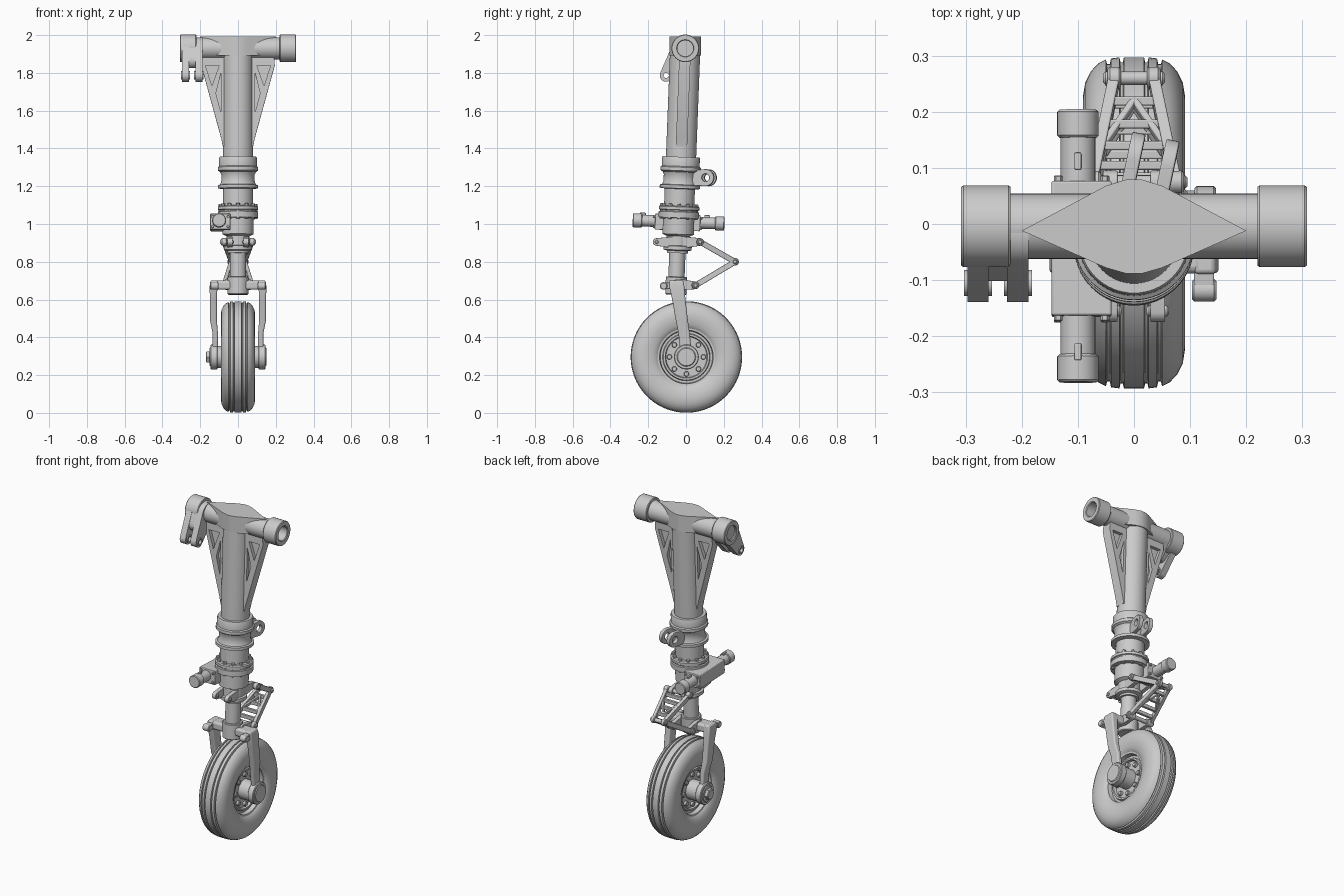
import bpy, bmesh
from math import pi, sin, cos, acos, atan2, radians
from mathutils import Matrix, Vector

cube = bpy.data.objects.get("Cube")
if cube:
    bpy.data.objects.remove(cube, do_unlink=True)

metal = bpy.data.materials.new("light_grey")
metal.use_nodes = True
metal.diffuse_color = (0.6, 0.6, 0.6, 1)
metal.node_tree.nodes["Principled BSDF"].inputs["Base Color"].default_value = (0.6, 0.6, 0.6, 1)

# Frames: the drawing plane (u, v) and depth w are mapped to world axes
T = Matrix.Translation
YZ = Matrix(((0, 0, 1, 0), (1, 0, 0, 0), (0, 1, 0, 0), (0, 0, 0, 1)))
XZ = Matrix(((1, 0, 0, 0), (0, 0, 1, 0), (0, 1, 0, 0), (0, 0, 0, 1)))
PIVOT = Vector((0, -0.004, 1.93))
STRUT = T(PIVOT) @ Matrix.Rotation(radians(-2.2), 4, "X") @ T((0, 0, -PIVOT.z))
WHEEL = T((0, 0.002, 0.296)) @ YZ
made = []


def finish(name, bm, matrix, bevel=0):
    bmesh.ops.transform(bm, matrix=matrix, verts=bm.verts)
    bmesh.ops.recalc_face_normals(bm, faces=bm.faces)
    mesh = bpy.data.meshes.new(name)
    bm.to_mesh(mesh)
    bm.free()
    mesh.materials.append(metal)
    ob = bpy.data.objects.new(name, mesh)
    bpy.context.collection.objects.link(ob)
    if bevel:
        mod = ob.modifiers.new("rounded_edges", "BEVEL")
        mod.width, mod.segments, mod.limit_method = bevel, 3, "ANGLE"
    made.append(ob)
    return ob


def lathe(name, profile, matrix, closed=False, steps=48):
    """Turn (radius, height) points about the local z axis."""
    bm = bmesh.new()
    vs = [bm.verts.new((r, 0, z)) for r, z in profile]
    pairs = list(zip(vs, vs[1:])) + ([(vs[-1], vs[0])] if closed else [])
    es = [bm.edges.new(p) for p in pairs]
    bmesh.ops.spin(bm, geom=vs + es, cent=(0, 0, 0), axis=(0, 0, 1), angle=2 * pi, steps=steps)
    bmesh.ops.remove_doubles(bm, verts=bm.verts, dist=1e-5)
    return finish(name, bm, matrix)


def rod(name, r, a, b, matrix, steps=32, c=0.004):
    """Solid cylinder from height a to b with chamfered rims."""
    return lathe(name, [(0, a), (r - c, a), (r, a + c), (r, b - c), (r - c, b), (0, b)], matrix, steps=steps)


def plate(name, loops, depth, matrix, bevel=0):
    """Extrude an outline; further loops become holes."""
    bm = bmesh.new()
    for loop in loops:
        vs = [bm.verts.new((u, v, -depth / 2)) for u, v in loop]
        for p, q in zip(vs, vs[1:] + vs[:1]):
            bm.edges.new((p, q))
    bmesh.ops.triangle_fill(bm, edges=bm.edges[:], use_beauty=True, normal=(0, 0, 1))
    geo = bmesh.ops.extrude_face_region(bm, geom=bm.faces[:])["geom"]
    bmesh.ops.translate(bm, vec=(0, 0, depth), verts=[g for g in geo if isinstance(g, bmesh.types.BMVert)])
    bmesh.ops.dissolve_limit(bm, angle_limit=0.01, verts=bm.verts[:], edges=bm.edges[:])
    return finish(name, bm, matrix, bevel)


def arc(c, r, a, b, n=16):
    return [(c[0] + r * cos(a + (b - a) * i / n), c[1] + r * sin(a + (b - a) * i / n)) for i in range(n + 1)]


def circle(c, r, n=24):
    return arc(c, r, 0, 2 * pi, n)[:-1]


def strap(c1, r1, c2, r2):
    """Outline wrapping two circles."""
    d = Vector(c2) - Vector(c1)
    t, k = atan2(d.y, d.x), acos((r1 - r2) / d.length)
    return arc(c1, r1, t + k, t + 2 * pi - k) + arc(c2, r2, t - k, t + k)


def loft(name, stations, bevel):
    """Skin rectangles given as (x, y, z, width, depth)."""
    bm = bmesh.new()
    rings = [[bm.verts.new((x + i * w / 2, y + j * d / 2, z)) for i, j in ((-1, -1), (1, -1), (1, 1), (-1, 1))]
             for x, y, z, w, d in stations]
    for lo, hi in zip(rings, rings[1:]):
        for i in range(4):
            bm.faces.new((lo[i], lo[i - 1], hi[i - 1], hi[i]))
    bm.faces.new(rings[0])
    bm.faces.new(rings[-1])
    return finish(name, bm, Matrix(), bevel)


def box(name, lo, hi, matrix, bevel=0.004):
    bm = bmesh.new()
    bmesh.ops.create_cube(bm, size=1)
    lo, hi = Vector(lo), Vector(hi)
    bmesh.ops.scale(bm, vec=hi - lo, verts=bm.verts)
    bmesh.ops.translate(bm, vec=(lo + hi) / 2, verts=bm.verts)
    return finish(name, bm, matrix, bevel)


def bar(name, p, q, w, d):
    """Rectangular bar between two points, w wide along x."""
    p, q = Vector(p), Vector(q)
    z = (q - p).normalized()
    ref = Vector((0, 1, 0)) if abs(z.x) > 0.9 else Vector((1, 0, 0))
    x = (ref - z * ref.dot(z)).normalized()
    y = z.cross(x)
    m = T((p + q) / 2) @ Matrix((x, y, z)).transposed().to_4x4()
    h = (q - p).length / 2
    return box(name, (-w / 2, -d / 2, -h), (w / 2, d / 2, h), m, 0.003)


# Main strut: barrel, collars, lower cylinder and piston
lathe("main_barrel", [(0, 1.97), (0.08, 1.97), (0.08, 1.355), (0.097, 1.355), (0.1, 1.35), (0.1, 1.305),
      (0.107, 1.3), (0.107, 1.282), (0.095, 1.275), (0.088, 1.26), (0.088, 1.225), (0.095, 1.208), (0.107, 1.205),
      (0.107, 1.188), (0.08, 1.185), (0.08, 1.095), (0.1, 1.095), (0.107, 1.09), (0.107, 1.075), (0.1, 1.072),
      (0.1, 1.066), (0.107, 1.063), (0.107, 1.032), (0.083, 1.03), (0.083, 0.945), (0.062, 0.935), (0.062, 0.885),
      (0.075, 0.882), (0.075, 0.862), (0.055, 0.857), (0.055, 0.845), (0, 0.845)], STRUT, steps=64)
rod("piston", 0.043, 0.66, 0.86, STRUT)
for i in range(12):
    a = i * pi / 6
    rod("collar_bolt", 0.011, 1.025, 1.106, STRUT @ T((0.092 * cos(a), 0.092 * sin(a), 0)), 6, 0.002)

# Trunnion cross tube with hollow end collars
CROSS = T(PIVOT) @ YZ
rod("cross_tube", 0.058, -0.24, 0.24, CROSS, 48)
for s in (-1, 1):
    lathe("end_collar", [(0.042, s * 0.22), (0.07, s * 0.22), (0.073, s * 0.224), (0.073, s * 0.304),
          (0.07, s * 0.308), (0.046, s * 0.308), (0.042, s * 0.304)], CROSS, True)
plate("diamond_cap", [[(-0.2, -0.012), (-0.05, -0.078), (-0.015, -0.088), (0.015, -0.088), (0.05, -0.078),
      (0.2, -0.012), (0.05, 0.068), (0.015, 0.079), (-0.015, 0.079), (-0.05, 0.068)]], 0.1, T((0, 0, 1.942)))

# Forked lug below the right trunnion collar
eye = (-0.105, 1.787)
for x in (-0.278, -0.207):
    plate("bracket_prong", [strap((-0.015, 1.925), 0.062, eye, 0.034), circle(eye, 0.014)], 0.038, T((x, 0, 0)) @ YZ)
    lathe("bracket_bushing", [(0.014, -0.025), (0.023, -0.025), (0.023, 0.025), (0.014, 0.025)],
          T((x, *eye)) @ YZ, True)
plate("bracket_web", [strap((-0.015, 1.925), 0.06, (-0.062, 1.865), 0.04)], 0.1, T((-0.243, 0, 0)) @ YZ)

# Pocketed side gussets
for s in (-1, 1):
    side = STRUT @ Matrix.Scale(s, 4, (1, 0, 0)) @ XZ
    rim = [(0.06, 1.89), (0.19, 1.89), (0.195, 1.84), (0.088, 1.45), (0.08, 1.41), (0.06, 1.41)]
    upper = [(0.1, 1.838), (0.172, 1.838), (0.138, 1.73)]
    lower = [(0.09, 1.8), (0.117, 1.69), (0.09, 1.59)]
    plate("gusset_frame", [rim, upper, lower], 0.06, side)
    plate("gusset_web", [rim], 0.018, side)

# Double lug on the back of the collar
for x in (-0.031, 0.031):
    lug = STRUT @ Matrix.Rotation(radians(-12), 4, "Z") @ T((x, 0, 0)) @ YZ
    plate("rear_lug", [strap((0.06, 1.245), 0.04, (0.145, 1.25), 0.045), circle((0.145, 1.25), 0.02)], 0.024, lug, 0.003)

# Steering actuator on the right side
box("actuator_body", (-0.147, -0.125, 0.965), (-0.04, 0.115, 1.05), STRUT)
ACT = STRUT @ T((-0.1, 0.035, 1.01)) @ XZ
rod("actuator_tube", 0.031, -0.25, 0.19, ACT)
for a, b in ((-0.278, -0.228), (0.158, 0.208)):
    rod("actuator_cap", 0.037, a, b, ACT)
for y in (-0.19, 0.15):
    box("cap_key", (-0.106, y - 0.015, 1.03), (-0.094, y + 0.015, 1.052), STRUT, 0.002)
for x in (-0.135, -0.052):
    for z in (0.98, 1.035):
        rod("body_bolt", 0.008, -0.17, 0.09, STRUT @ T((x, 0.035, z)) @ XZ, 6, 0.002)

# Lugs and pins of the lower cylinder
for x in (-0.05, 0.05):
    for y in (-0.155, 0.075):
        plate("cylinder_lug", [strap((-0.04, 0.902), 0.034, (y, 0.905), 0.02)], 0.026, T((x * 0.85, 0, 0)) @ YZ, 0.002)
    plate("crown_lug", [strap((-0.04, 0.68), 0.03, (0.05, 0.675), 0.02)], 0.024, T((x * 1.1, 0, 0)) @ YZ, 0.002)
    rod("front_pin", 0.01, -0.02, 0.02, T((x * 0.85, -0.155, 0.905)) @ YZ, 16)

# Torque links: two tapering ladder frames meeting at an apex pin
apex = Vector((0, 0.26, 0.8))
rod("apex_pin", 0.012, -0.055, 0.055, T(apex) @ YZ, 16)
for base in (Vector((0, 0.075, 0.905)), Vector((0, 0.05, 0.675))):
    rod("link_pin", 0.012, -0.095, 0.095, T(base) @ YZ, 16)
    for s in (-1, 1):
        foot, tip = base + Vector((s * 0.074, 0, 0)), apex + Vector((s * 0.035, 0, 0))
        bar("link_rail", foot, tip, 0.02, 0.03)
        rod("link_foot", 0.02, -0.015, 0.015, T(foot) @ YZ)
        rod("link_knuckle", 0.02, -0.012, 0.012, T(tip) @ YZ)
        bar("link_brace", base.lerp(apex, 0.35) + Vector((s * 0.055, 0, 0)), base.lerp(apex, 0.78), 0.012, 0.022)
    for t in (0.16, 0.35, 0.56, 0.78):
        c, w = base.lerp(apex, t), Vector((0.074 - 0.039 * t, 0, 0))
        bar("link_rung", c - w, c + w, 0.016, 0.022)

# Wheel fork
rod("fork_socket", 0.056, 0.625, 0.72, STRUT)
box("fork_crown", (-0.14, -0.088, 0.652), (0.14, -0.012, 0.7), Matrix(), 0.012)
for s in (-1, 1):
    loft("fork_arm", [(s * x, *rest) for x, *rest in ((0.126, -0.052, 0.702, 0.038, 0.075),
         (0.13, -0.048, 0.665, 0.042, 0.08), (0.13, -0.038, 0.6, 0.036, 0.07), (0.13, -0.022, 0.49, 0.036, 0.064),
         (0.12, -0.01, 0.42, 0.028, 0.06), (0.122, 0.002, 0.3, 0.028, 0.06))], 0.008)
    rod("fork_shoulder", 0.02, -0.022, 0.022, T((s * 0.125, -0.118, 0.672)) @ YZ)
    bar("shoulder_arm", (s * 0.125, -0.118, 0.672), (s * 0.125, -0.05, 0.675), 0.036, 0.034)
    a, b = sorted((s * 0.108, s * 0.146))
    rod("axle_boss", 0.066, a, b, WHEEL)
rod("axle", 0.05, -0.15, 0.15, WHEEL)
rod("axle_nut", 0.034, -0.17, -0.14, WHEEL, 6)


# Wheel: grooved tyre, dished rim, hub and bolts
def both(half):
    return half + [(r, -x) for r, x in reversed(half)]


lathe("tyre", both([(0.148, 0.066), (0.156, 0.076), (0.175, 0.084), (0.2, 0.09), (0.225, 0.091), (0.25, 0.087),
      (0.27, 0.077), (0.284, 0.064), (0.291, 0.05), (0.283, 0.048), (0.283, 0.043), (0.293, 0.041), (0.295, 0.026),
      (0.286, 0.024), (0.286, 0.02), (0.295, 0.018)]), WHEEL, True, 96)
lathe("rim", both([(0, 0.04), (0.108, 0.04), (0.112, 0.055), (0.122, 0.055), (0.126, 0.045), (0.138, 0.045),
      (0.142, 0.07), (0.155, 0.072)]), WHEEL, steps=64)
rod("hub", 0.058, -0.112, 0.112, WHEEL)
for i in range(8):
    a = i * pi / 4
    rod("rim_bolt", 0.014, -0.056, 0.056, WHEEL @ T((0.09 * cos(a), 0.09 * sin(a), 0)), 12, 0.003)

# Smooth the round surfaces, keep edges crisp
bpy.ops.object.select_all(action="DESELECT")
for ob in made:
    ob.select_set(True)
bpy.context.view_layer.objects.active = made[0]
bpy.ops.object.shade_smooth_by_angle(angle=radians(32))
